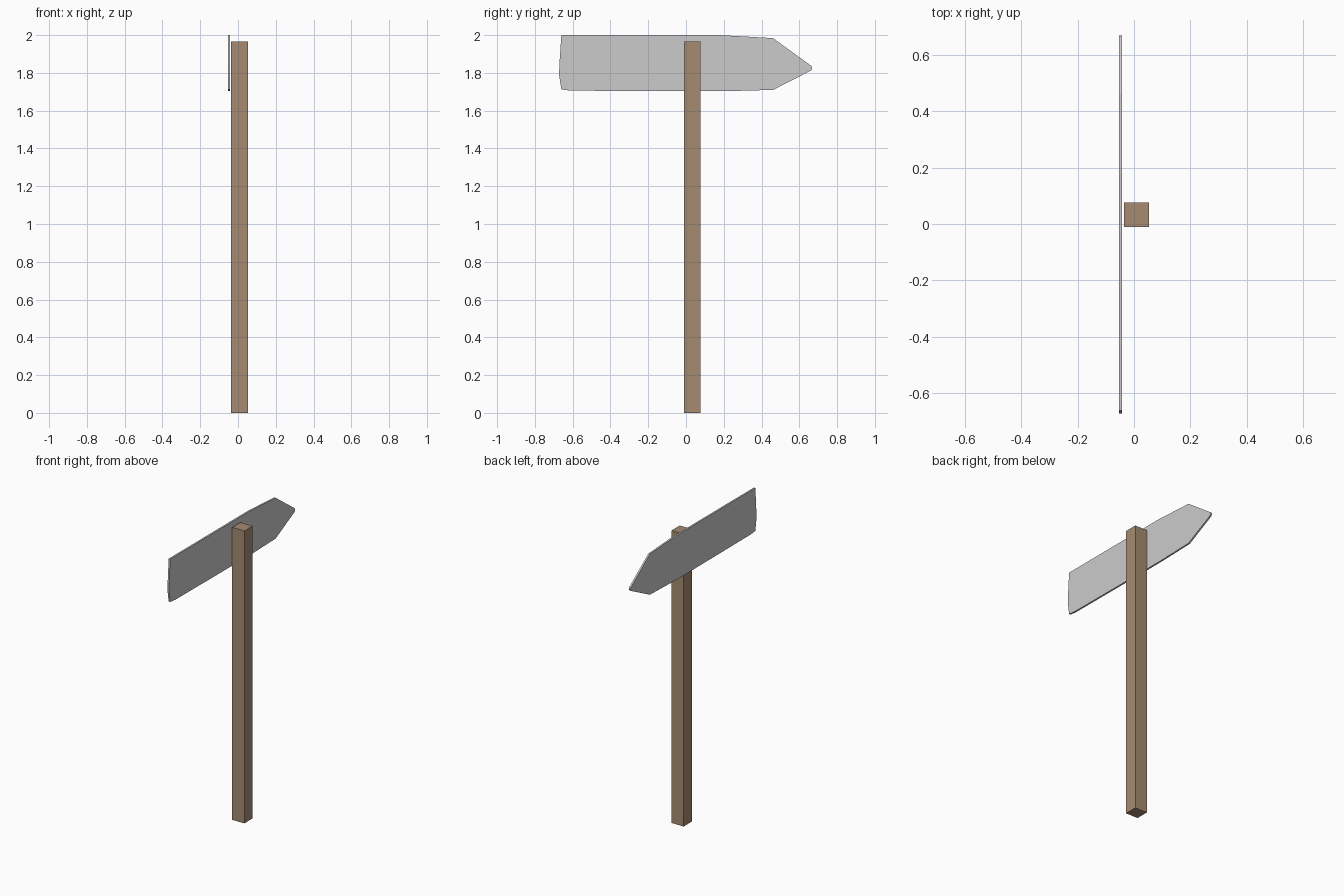
import bpy, bmesh

if "Cube" in bpy.data.objects:
    bpy.data.objects.remove(bpy.data.objects["Cube"])


def material(name, color):
    m = bpy.data.materials.new(name)
    m.diffuse_color = color
    m.use_nodes = True
    m.node_tree.nodes["Principled BSDF"].inputs["Base Color"].default_value = m.diffuse_color
    return m


def extruded(name, profile, direction, mat=None):
    """Make a flat polygon and extrude it into a solid."""
    bm = bmesh.new()
    face = bm.faces.new([bm.verts.new(p) for p in profile])
    result = bmesh.ops.extrude_face_region(bm, geom=[face], use_keep_orig=True)
    moved = [g for g in result["geom"] if isinstance(g, bmesh.types.BMVert)]
    bmesh.ops.translate(bm, verts=moved, vec=direction)
    bmesh.ops.recalc_face_normals(bm, faces=bm.faces)
    mesh = bpy.data.meshes.new(name)
    bm.to_mesh(mesh)
    bm.free()
    obj = bpy.data.objects.new(name, mesh)
    bpy.context.collection.objects.link(obj)
    if mat:
        mesh.materials.append(mat)
    return obj


# Square wooden post
wood = material("wood", (0.38, 0.26, 0.17, 1))
x0, x1, y0, y1 = -0.036, 0.054, -0.01, 0.077
extruded("post", [(x0, y0, 0), (x1, y0, 0), (x1, y1, 0), (x0, y1, 0)],
         (0, 0, 1.967), wood)

# Pointed sign board, outline in (y, z)
outline = [(-0.66, 2.0), (0.18, 2.0), (0.461, 1.984), (0.663, 1.837),
           (0.668, 1.825), (0.663, 1.813), (0.461, 1.71), (0.2, 1.703),
           (0.06, 1.703), (-0.61, 1.706), (-0.66, 1.712),
           (-0.672, 1.79), (-0.67, 1.85)]
extruded("sign_board", [(-0.054, y, z) for y, z in outline], (0.0115, 0, 0))
